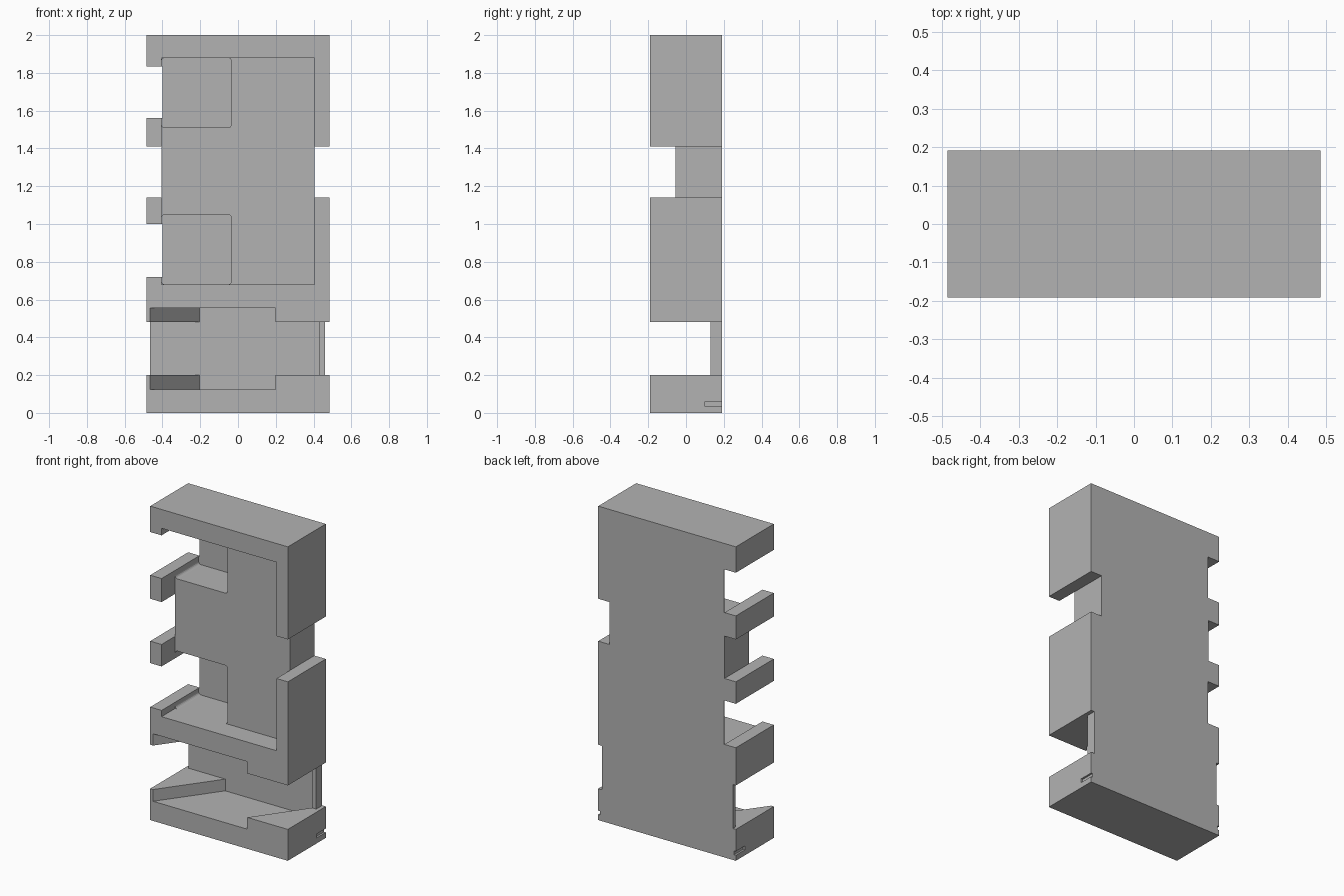
import bpy, math

if "Cube" in bpy.data.objects:
    bpy.data.objects.remove(bpy.data.objects["Cube"])

HX, HY = 0.485, 0.191      # half width and half depth
OUT = 0.1                  # cutter overshoot

grey = bpy.data.materials.new("plain grey")
grey.diffuse_color = (0.45, 0.45, 0.45, 1)
grey.use_nodes = True
grey.node_tree.nodes["Principled BSDF"].inputs["Base Color"].default_value = grey.diffuse_color


def prism(name, outline, axis, lo, hi):
    """Extrude an outline: along 'y' it holds (x, z), along 'z' it holds (x, y)."""
    def place(p, t):
        return (p[0], t, p[1]) if axis == 'y' else (p[0], p[1], t)
    n = len(outline)
    verts = [place(p, lo) for p in outline] + [place(p, hi) for p in outline]
    faces = [tuple(range(n)), tuple(range(2 * n - 1, n - 1, -1))]
    faces += [(i, i + n, (i + 1) % n + n, (i + 1) % n) for i in range(n)]
    if axis == 'z':
        faces = [f[::-1] for f in faces]
    mesh = bpy.data.meshes.new(name)
    mesh.from_pydata(verts, [], faces)
    mesh.materials.append(grey)
    obj = bpy.data.objects.new(name, mesh)
    bpy.context.collection.objects.link(obj)
    return obj


def rect(x0, x1, z0, z1):
    return [(x0, z0), (x1, z0), (x1, z1), (x0, z1)]


def rounded(x0, x1, z0, z1, r=0.018, steps=4):
    """Counter-clockwise rectangle with rounded corners."""
    pts = []
    corners = [(x0 + r, z0 + r), (x1 - r, z0 + r), (x1 - r, z1 - r), (x0 + r, z1 - r)]
    for k, (cx, cz) in enumerate(corners):
        for i in range(steps + 1):
            a = math.pi * (1 + k / 2) + math.pi / 2 * i / steps
            pts.append((cx + r * math.cos(a), cz + r * math.sin(a)))
    return pts


def box(name, x0, x1, y0, y1, z0, z1):
    return prism(name, rect(x0, x1, z0, z1), 'y', y0, y1)


body = box("holder_body", -HX, HX, -HY, HY, 0, 2)


def cut(cutter):
    bpy.context.view_layer.objects.active = body
    mod = body.modifiers.new("cut", 'BOOLEAN')
    mod.operation, mod.solver, mod.object = 'DIFFERENCE', 'EXACT', cutter
    bpy.ops.object.modifier_apply(modifier=mod.name)
    bpy.data.objects.remove(cutter, do_unlink=True)


F, B = -HY - OUT, HY + OUT      # beyond front and back
L, R = -HX - OUT, HX + OUT      # beyond left and right

# Wide upper tray
cut(box("tray", -0.405, 0.405, F, -0.055, 0.68, 1.88))

# Two deep pockets in the tray floor, and their finger notches in the left wall
for z0, z1, n0, n1 in ((0.68, 1.05, 0.72, 1.0), (1.51, 1.88, 1.56, 1.835)):
    cut(prism("pocket", rounded(-0.405, -0.035, z0, z1), 'y', -0.08, 0.182))
    cut(box("finger_notch", L, -0.40, F, B, n0, n1))

# Middle gaps through both side walls
cut(box("left_gap", L, -0.405, F, B, 1.14, 1.41))
cut(box("right_gap", 0.405, R, F, B, 1.14, 1.41))

# Slanted lower bay (walls run diagonally back to the right)
FLOOR = 0.165
slope = 0.26 / (FLOOR + HY)
ext = slope * OUT
cut(prism("slanted_bay", [(-0.465 - ext, F), (0.2 - ext, F),
                          (0.455, FLOOR), (-0.205, FLOOR)], 'z', 0.125, 0.555))

# Straight channel across the bay, leaving a lip at the right end
cut(box("channel", L, R, F, 0.13, 0.2, 0.48))
cut(box("channel_left", L, -0.2, 0.0, FLOOR, 0.2, 0.48))
cut(box("left_edge", L, -0.465, F, B, 0.2, 0.48))
cut(box("right_edge", 0.46, R, F, B, 0.2, 0.48))

# Shallow pry slots near the base
cut(box("slot_left", L, -HX + 0.012, 0.1, B, 0.035, 0.06))
cut(box("slot_right", HX - 0.012, R, 0.1, B, 0.035, 0.06))
